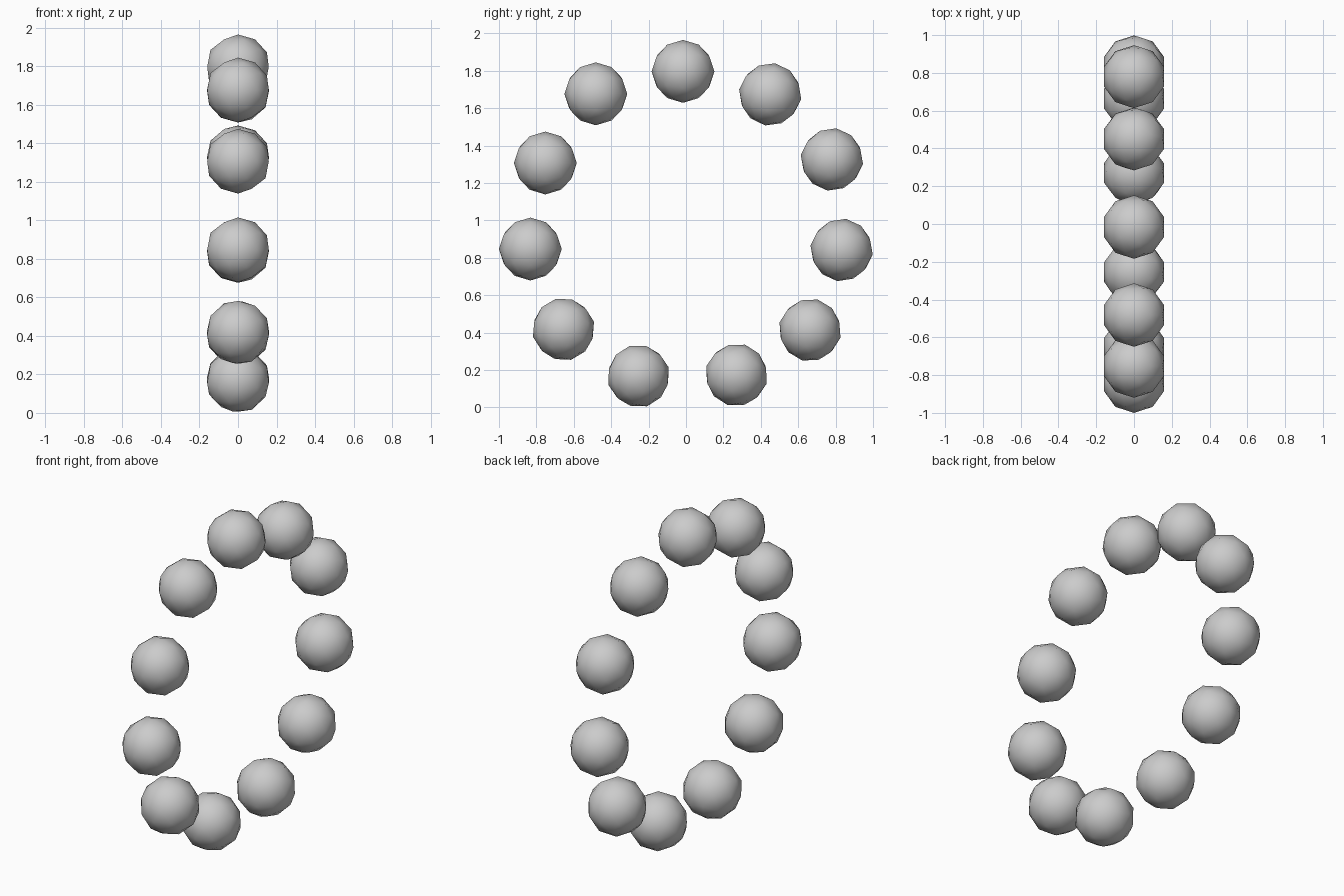
import bpy
from math import radians

if "Cube" in bpy.data.objects:
    bpy.data.objects.remove(bpy.data.objects["Cube"])

RADIUS = 0.168

# bead centres around the ring: y, z, tilt about x in degrees
BEADS = [
    (-0.016, 1.797, 0), (0.45, 1.674, -9), (0.78, 1.326, -8),
    (0.832, 0.842, -8), (0.663, 0.414, -14), (0.27, 0.174, -16),
    (-0.254, 0.168, 16), (-0.655, 0.418, 14), (-0.832, 0.847, 0),
    (-0.752, 1.307, 0), (-0.482, 1.677, 0),
]


# low-poly, smooth-shaded bead
def add_bead(index, y, z, tilt):
    bpy.ops.mesh.primitive_ico_sphere_add(
        subdivisions=2, radius=RADIUS, location=(0, y, z),
        rotation=(radians(tilt), 0, 0))
    bead = bpy.context.object
    bead.name = f"ring_bead_{index}"
    bpy.ops.object.shade_smooth()


for i, (y, z, tilt) in enumerate(BEADS, 1):
    add_bead(i, y, z, tilt)
